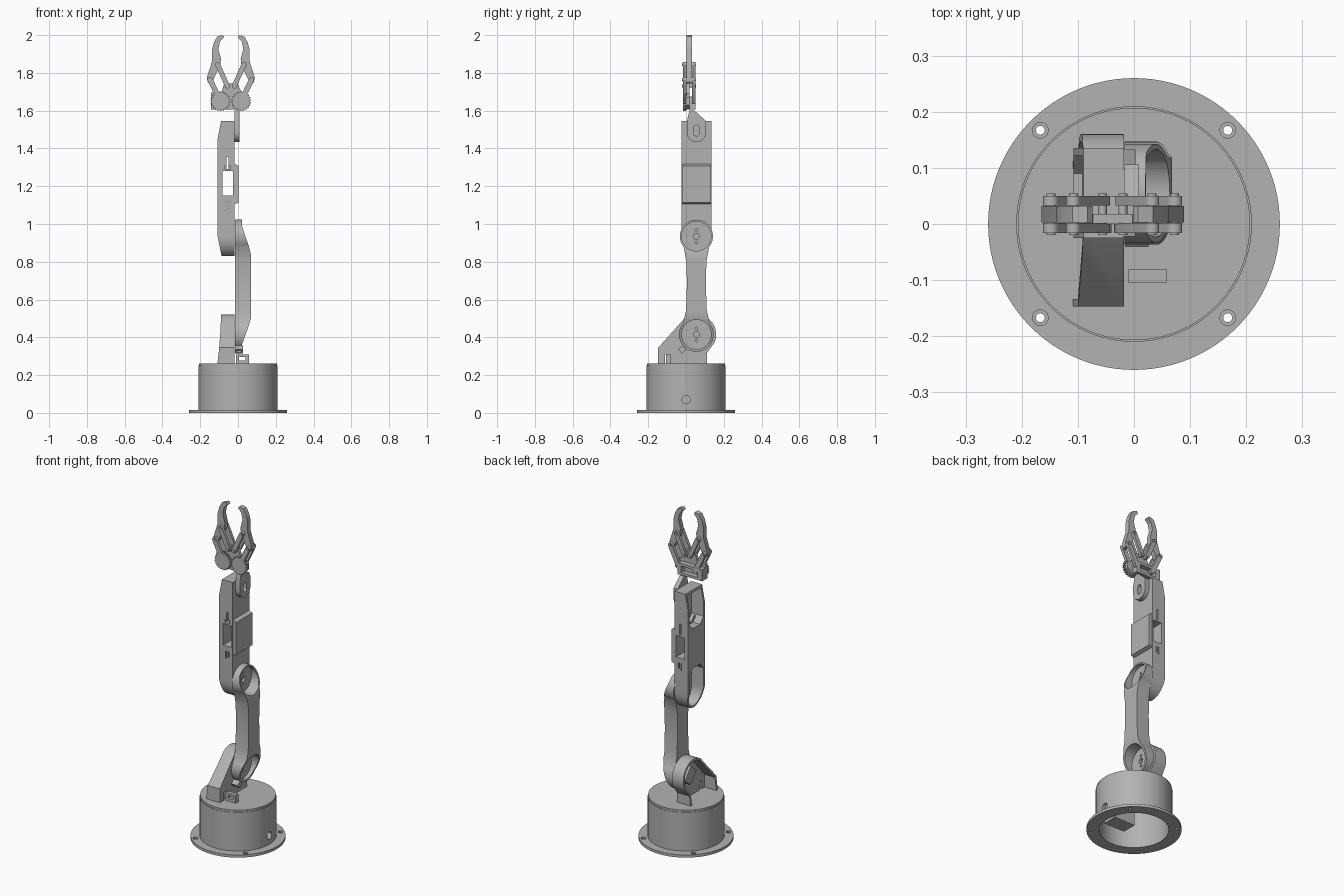
import bpy, bmesh
from math import sin, cos, pi, radians
from mathutils import Matrix, Vector

default = bpy.data.objects.get("Cube")
if default:
    bpy.data.objects.remove(default, do_unlink=True)

grey = bpy.data.materials.new("plain_grey")
grey.use_nodes = True
grey.diffuse_color = (0.45, 0.45, 0.45, 1)
grey.node_tree.nodes["Principled BSDF"].inputs["Base Color"].default_value = grey.diffuse_color


def arc(cu, cv, r, start, end, steps=24, rv=None):
    """Points along a circular or elliptical arc, in degrees."""
    angles = [radians(start + (end - start) * i / steps) for i in range(steps + 1)]
    return [(cu + r * cos(a), cv + (rv or r) * sin(a)) for a in angles]


def circle(cu, cv, r, steps=32):
    return arc(cu, cv, r, 0, 360, steps)[:-1]


def rect(u0, v0, u1, v1):
    return [(u0, v0), (u1, v0), (u1, v1), (u0, v1)]


def prism(name, points, axis, low, high):
    """Extrude a flat outline along one axis."""
    place = {"x": lambda u, v, w: (w, u, v),
             "y": lambda u, v, w: (u, w, v),
             "z": lambda u, v, w: (u, v, w)}[axis]
    bm = bmesh.new()
    face = bm.faces.new([bm.verts.new(place(u, v, low)) for u, v in points])
    grown = bmesh.ops.extrude_face_region(bm, geom=[face])["geom"]
    moved = [g for g in grown if isinstance(g, bmesh.types.BMVert)]
    bmesh.ops.translate(bm, verts=moved, vec=place(0, 0, high - low))
    bmesh.ops.recalc_face_normals(bm, faces=bm.faces)
    mesh = bpy.data.meshes.new(name)
    bm.to_mesh(mesh)
    bm.free()
    mesh.materials.append(grey)
    obj = bpy.data.objects.new(name, mesh)
    bpy.context.collection.objects.link(obj)
    return obj


def combine(obj, operation, *tools):
    """Apply booleans, then discard the tool shapes."""
    for tool in tools:
        mod = obj.modifiers.new(operation, "BOOLEAN")
        mod.operation, mod.solver, mod.object = operation, "EXACT", tool
        bpy.context.view_layer.objects.active = obj
        bpy.ops.object.modifier_apply(modifier=mod.name)
        bpy.data.objects.remove(tool, do_unlink=True)
    return obj


def cut(obj, *tools):
    return combine(obj, "DIFFERENCE", *tools)


def hole(points, axis, low, high):
    return prism("cutter", points, axis, low, high)


def turn(obj, angle, y, z):
    """Rotate the mesh about an x-parallel axis."""
    pivot = Vector((0, y, z))
    obj.data.transform(Matrix.Translation(pivot) @ Matrix.Rotation(radians(angle), 4, "X")
                       @ Matrix.Translation(-pivot))
    return obj


# Base: flange and hollow drum
flange = cut(prism("base_flange", circle(0, 0, 0.26, 96), "z", 0, 0.016),
             hole(circle(0, 0, 0.19, 96), "z", -1, 1))
for sx in (-1, 1):
    for sy in (-1, 1):
        spot = (sx * 0.167, sy * 0.167)
        cut(flange, hole(circle(*spot, 0.008), "z", -1, 1),
            hole(circle(*spot, 0.014), "z", 0.008, 1))
cut(prism("base_drum", circle(0, 0, 0.21, 96), "z", 0.016, 0.25),
    hole(circle(0, 0, 0.19, 96), "z", -1, 0.235),
    hole(circle(0, 0.07, 0.022), "x", 0.15, 1))
prism("turntable", circle(0, 0, 0.207, 96), "z", 0.25, 0.262)
prism("inner_housing", rect(0.03, -0.05, 0.17, 0.04), "z", 0.002, 0.24)

# Shoulder bracket: tapered shell, open towards -x
PY, SHOULDER, ELBOW = 0.055, 0.415, 0.935


def bracket_outline(t):
    return ([(-0.147 + t, 0.26), (-0.147 + t, 0.345 - t / 2)]
            + arc(PY, SHOULDER, 0.105 - t, 130, -25)
            + [(0.112 - t, 0.32), (0.112 - t, 0.26)])


bracket = prism("shoulder_bracket", bracket_outline(0), "x", -0.2, 0.1)
taper = [(-0.018, 0.2), (-0.018, 0.6), (-0.088, 0.6), (-0.092, 0.45), (-0.1, 0.34), (-0.116, 0.2)]
combine(bracket, "INTERSECT", hole(taper, "y", -1, 1))
cut(bracket, hole(bracket_outline(0.013), "x", -1, -0.03),
    hole(rect(-0.11, 0.25, -0.085, 0.31), "x", -0.04, 0))
turn(prism("shoulder_motor", rect(0.02, 0.37, 0.09, 0.46), "x", -0.07, -0.025), 40, PY, SHOULDER)

# Cable clips
cut(prism("base_clip", rect(-0.01, 0.26, 0.058, 0.31), "y", -0.105, -0.08),
    hole(rect(0.006, 0.278, 0.04, 0.297), "y", -1, 1))
clip = cut(prism("arm_clip", rect(-0.016, 0.32, 0.026, 0.35), "y", -0.035, -0.005),
           hole(rect(-0.005, 0.328, 0.016, 0.342), "y", -1, 1))
turn(clip, 40, -0.02, 0.335)

# Upper arm: waisted link with round pockets at both joints
outline = (arc(PY, ELBOW, 0.088, -40, 220) + [(0.002, 0.8), (0.005, 0.68), (0.0, 0.54)]
           + arc(PY, SHOULDER, 0.092, 140, 400) + [(0.11, 0.54), (0.105, 0.68), (0.108, 0.8)])
upper_arm = prism("upper_arm", outline, "x", -0.1, 0.2)
side = [(-0.017, 0.3), (-0.017, 1.1), (0.018, 1.1), (0.022, 0.985), (0.058, 0.88), (0.068, 0.84),
        (0.068, 0.5), (0.058, 0.465), (0.022, 0.365), (0.015, 0.3)]
combine(upper_arm, "INTERSECT", hole(side, "y", -1, 1))
for z in (SHOULDER, ELBOW):
    cut(upper_arm, hole(circle(PY, z, 0.078, 48), "x", -0.003, 1),
        hole(circle(PY, z, 0.016), "x", -1, 1),
        *[hole(circle(PY, z + dz, 0.007, 16), "x", -1, 1) for dz in (-0.032, 0.032)])

# Forearm: tapered shell with cavities at both ends and a window in the middle
forearm = prism("forearm", [(0.135, 1.545), (-0.025, 1.545)]
                + arc(PY, ELBOW, 0.08, 180, 360, rv=0.105), "x", -0.2, 0.1)
side = [(-0.018, 0.7), (-0.018, 1.6), (-0.08, 1.6), (-0.09, 1.545), (-0.108, 1.45),
        (-0.108, 0.935), (-0.087, 0.83), (-0.06, 0.7)]
combine(forearm, "INTERSECT", hole(side, "y", -1, 1))
top_cavity = [(-0.012, 1.36), (0.02, 1.325), (0.09, 1.325), (0.122, 1.36), (0.122, 1.53), (-0.012, 1.53)]
bottom_cavity = [(0.122, 1.05), (0.09, 1.085), (0.02, 1.085)] + [(-0.012, 1.05)] \
    + arc(PY, ELBOW, 0.067, 180, 360, rv=0.092)
cut(forearm, hole(top_cavity, "x", -1, -0.03), hole(bottom_cavity, "x", -1, -0.03),
    hole(rect(-0.083, 1.15, -0.027, 1.28), "y", -1, 1),
    hole(rect(-0.06, 1.29, -0.05, 1.355), "y", -1, 1),
    hole(rect(-0.07, 1.29, -0.04, 1.31), "y", -1, 0),
    hole(rect(-0.066, 1.075, -0.06, 1.12), "y", -1, 1),
    hole(rect(-0.05, 1.085, -0.044, 1.12), "y", -1, 1))
prism("forearm_cover", [(-0.018, 1.105), (0.003, 1.113), (0.003, 1.308), (-0.018, 1.318)],
      "y", -0.022, 0.133)

# Wrist: tab with a slotted hole
wrist = prism("wrist_bracket", [(0.018, 1.6), (0.004, 1.54)] + arc(PY, 1.485, 0.051, 180, 360)
              + [(0.106, 1.545), (0.045, 1.6)], "x", -0.018, 0.009)
cut(wrist, hole(arc(PY, 1.48, 0.014, 180, 360, 12) + arc(PY, 1.51, 0.014, 0, 180, 12), "x", -1, 1))

# Gripper: mirrored about its own midline
MID = -0.038
GEAR, LOW, INNER, OUTER = (0.055, 1.65), (0.018, 1.73), (0.07, 1.845), (0.11, 1.765)
finger = [(0.036, 1.99), (0.045, 2.0), (0.072, 1.992), (0.09, 1.96), (0.1, 1.92), (0.1, 1.86),
          (0.127, 1.775), (0.122, 1.75), (0.105, 1.745), (0.092, 1.765), (0.056, 1.84),
          (0.052, 1.875), (0.066, 1.925), (0.058, 1.965)]


def bar(a, b, r):
    """Rounded link outline between two pivots."""
    a, b = Vector(a), Vector(b)
    along = (b - a).normalized() * r
    turned = [Matrix.Rotation(radians(15 * i - 90), 2) @ along for i in range(13)]
    return [tuple(b + t) for t in turned] + [tuple(a - t) for t in turned]


def gear_outline(teeth=22):
    """Toothed disc."""
    return [(GEAR[0] + r * cos(a), GEAR[1] + r * sin(a))
            for k in range(teeth)
            for r, s in ((0.047, 0), (0.053, 0.3), (0.053, 0.5), (0.047, 0.8))
            for a in [2 * pi * (k + s) / teeth]]


for sign, label in ((1, "left"), (-1, "right")):
    def part(name, points, low, high):
        return prism(label + "_" + name, [(MID + sign * u, v) for u, v in points], "y", low, high)

    part("finger", finger, 0.003, 0.032)
    gear = part("gear", gear_outline(), -0.016, 0.0)
    cut(gear, hole(circle(MID + sign * GEAR[0], GEAR[1], 0.009, 16), "y", -1, 1))
    for layer, low, high in (("front", -0.016, 0.002), ("back", 0.033, 0.05)):
        part(layer + "_inner_link", bar(LOW, INNER, 0.013), low, high)
        part(layer + "_outer_link", bar(GEAR, OUTER, 0.014), low, high)
    for name, spot in (("low", LOW), ("inner", INNER), ("outer", OUTER)):
        part(name + "_pin", circle(*spot, 0.008, 16), -0.02, 0.054)

# Palm plate and rear motor frame
palm = [(-0.105, 1.605), (0.06, 1.605), (0.098, 1.63), (0.098, 1.67), (0.06, 1.69),
        (0.035, 1.745), (-0.035, 1.745), (-0.05, 1.695), (-0.105, 1.695)]
prism("palm_plate", [(MID + u, v) for u, v in palm], "y", 0.0, 0.018)
cut(prism("motor_frame", rect(MID - 0.105, 1.605, MID + 0.06, 1.675), "y", 0.018, 0.05),
    hole(rect(MID - 0.075, 1.62, MID + 0.035, 1.66), "y", 0.02, 1))

# Smooth the curved walls, keep the edges sharp
bpy.ops.object.select_all(action="DESELECT")
for obj in bpy.context.collection.objects:
    if obj.type == "MESH":
        obj.select_set(True)
        bpy.context.view_layer.objects.active = obj
bpy.ops.object.shade_smooth_by_angle(angle=radians(30))
